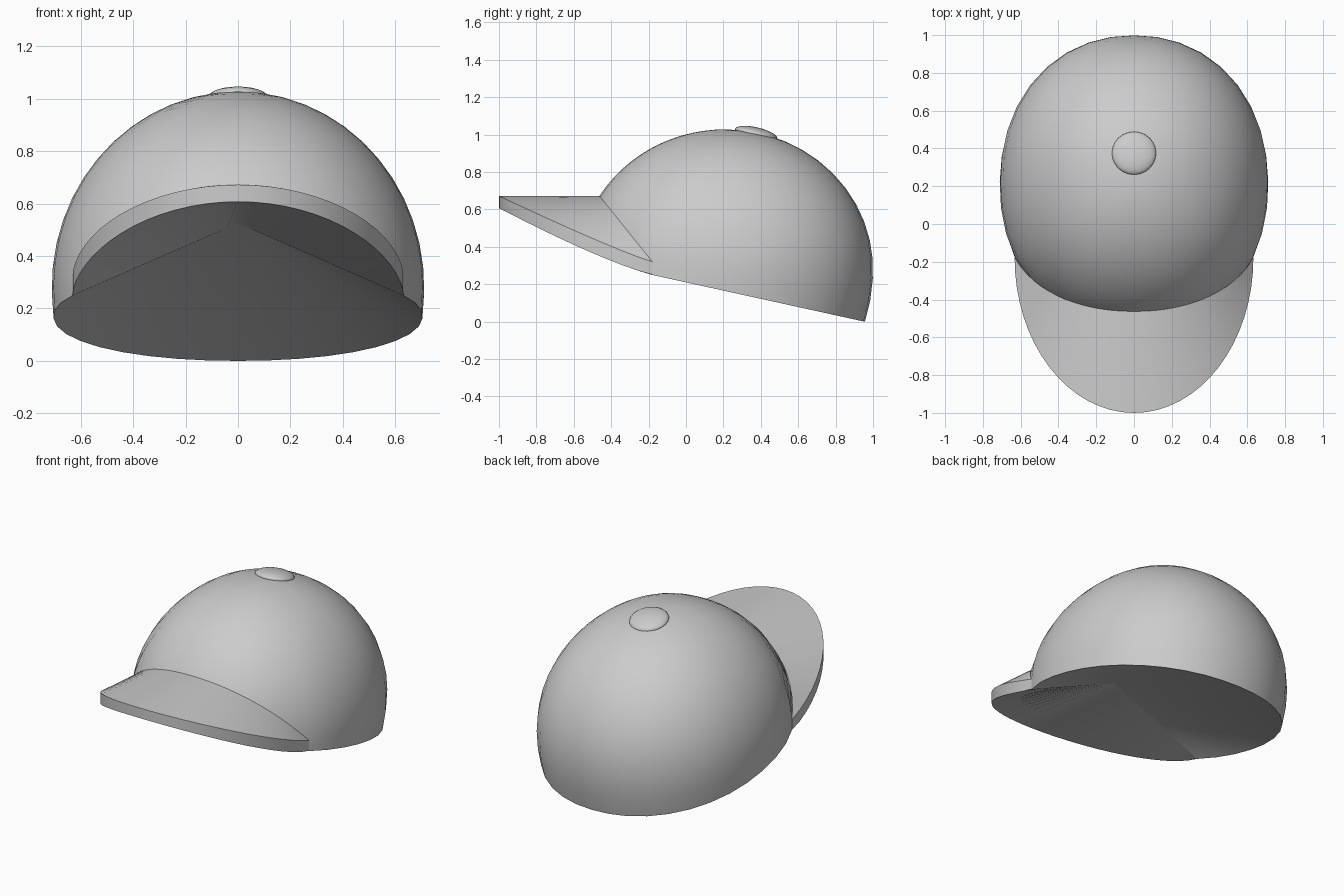
import bpy, bmesh
from math import sin, cos, pi, radians

if "Cube" in bpy.data.objects:
    bpy.data.objects.remove(bpy.data.objects["Cube"])

CY, CZ = 0.21, 0.28                    # centre of the dome
RX, RFRONT, RBACK, RZ = 0.711, 0.79, 0.79, 0.748
POW = 2.12                             # slightly squared plan
SEG, RINGS = 36, 14
APEX = (0, -0.18, 0.525)               # highest point of the underside


def dome(phi, e):
    """Point on the dome; phi runs counter-clockwise from the front."""
    s, c = sin(phi), cos(phi)
    k = (abs(s) ** POW + abs(c) ** POW) ** (-1 / POW) * cos(e)
    ry = RFRONT if c > 0 else RBACK
    rz = RZ if e > 0 else RZ * 1.15
    return (RX * k * s, CY - ry * k * c, CZ + rz * sin(e))


def rim_z(y):
    if y > -0.18:
        return 0.21 - 0.22 * y
    return 0.2496 + 1.25 * (-0.18 - y)


def rim_angle(phi, lift=0.0):
    """Elevation at which the dome meets the slanted rim."""
    lo, hi = -1.0, pi / 2
    for _ in range(40):
        mid = (lo + hi) / 2
        p = dome(phi, mid)
        if p[2] > rim_z(p[1]) + lift:
            hi = mid
        else:
            lo = mid
    return hi


def finish(name, bm):
    mesh = bpy.data.meshes.new(name)
    bm.to_mesh(mesh)
    bm.free()
    ob = bpy.data.objects.new(name, mesh)
    bpy.context.collection.objects.link(ob)
    bpy.ops.object.select_all(action='DESELECT')
    ob.select_set(True)
    bpy.context.view_layer.objects.active = ob
    bpy.ops.object.shade_smooth_by_angle(angle=radians(30))
    return ob


# Angle at which the dome leaves the brim (y = -0.18)
corner = min((radians(d / 10) for d in range(500, 700)),
             key=lambda p: abs(dome(p, 0)[1] + 0.18))

# Crown: dome cut along the slanted rim, one column exactly at each brim corner
bm = bmesh.new()
top = bm.verts.new(dome(0, pi / 2))
warp = (corner - pi / 3) / sin(pi / 3)
phis = [2 * pi * i / SEG + warp * sin(2 * pi * i / SEG) for i in range(SEG)]
ends = [rim_angle(p) for p in phis]
rings = [[bm.verts.new(dome(p, pi / 2 + (e - pi / 2) * j / RINGS))
          for p, e in zip(phis, ends)] for j in range(1, RINGS + 1)]
for i in range(SEG):
    k = (i + 1) % SEG
    bm.faces.new((rings[0][i], rings[0][k], top))
    for up, low in zip(rings, rings[1:]):
        bm.faces.new((low[i], low[k], up[k], up[i]))

# Closed underside behind the brim
apex = bm.verts.new(APEX)
rim = rings[-1]
for i in range(6, SEG - 6):
    bm.faces.new((rim[i + 1], rim[i], apex))
finish("crown", bm)

# Brim: top, front edge and underside as strips between four rows
bm = bmesh.new()
N = 32
rows = [[], [], [], []]
end = dome(corner, rim_angle(corner))
for i in range(N + 1):
    u = -1 + 2 * i / N
    phi, a = u * corner, u * pi / 2
    c, t = max(cos(a), 0.0), abs(u)
    x, y = 0.632 * sin(a), -0.18 - 0.82 * c
    crease = (end[0] * u, APEX[1] + (end[1] - APEX[1]) * t, APEX[2] + (end[2] - APEX[2]) * t)
    for row, p in zip(rows, (dome(phi, rim_angle(phi, 0.07)),
                             (x, y, 0.32 + 0.352 * c ** 1.1),
                             (x, y, 0.252 + 0.355 * c ** 1.2),
                             crease)):
        row.append(bm.verts.new(p))
for cur, nxt in zip(rows, rows[1:]):
    for i in range(N):
        bm.faces.new((nxt[i], nxt[i + 1], cur[i + 1], cur[i]))
# short ends of the brim
for i, flip in ((0, False), (N, True)):
    loop = [r[i] for r in rows]
    bm.faces.new(loop[::-1] if flip else loop)
finish("brim", bm)

# Top button
bpy.ops.mesh.primitive_uv_sphere_add(segments=24, ring_count=12, radius=1,
                                     location=(0, 0.375, 1.003),
                                     rotation=(radians(-13), 0, 0))
button = bpy.context.object
button.name = "top_button"
button.scale = (0.117, 0.117, 0.036)
bpy.ops.object.shade_smooth()
